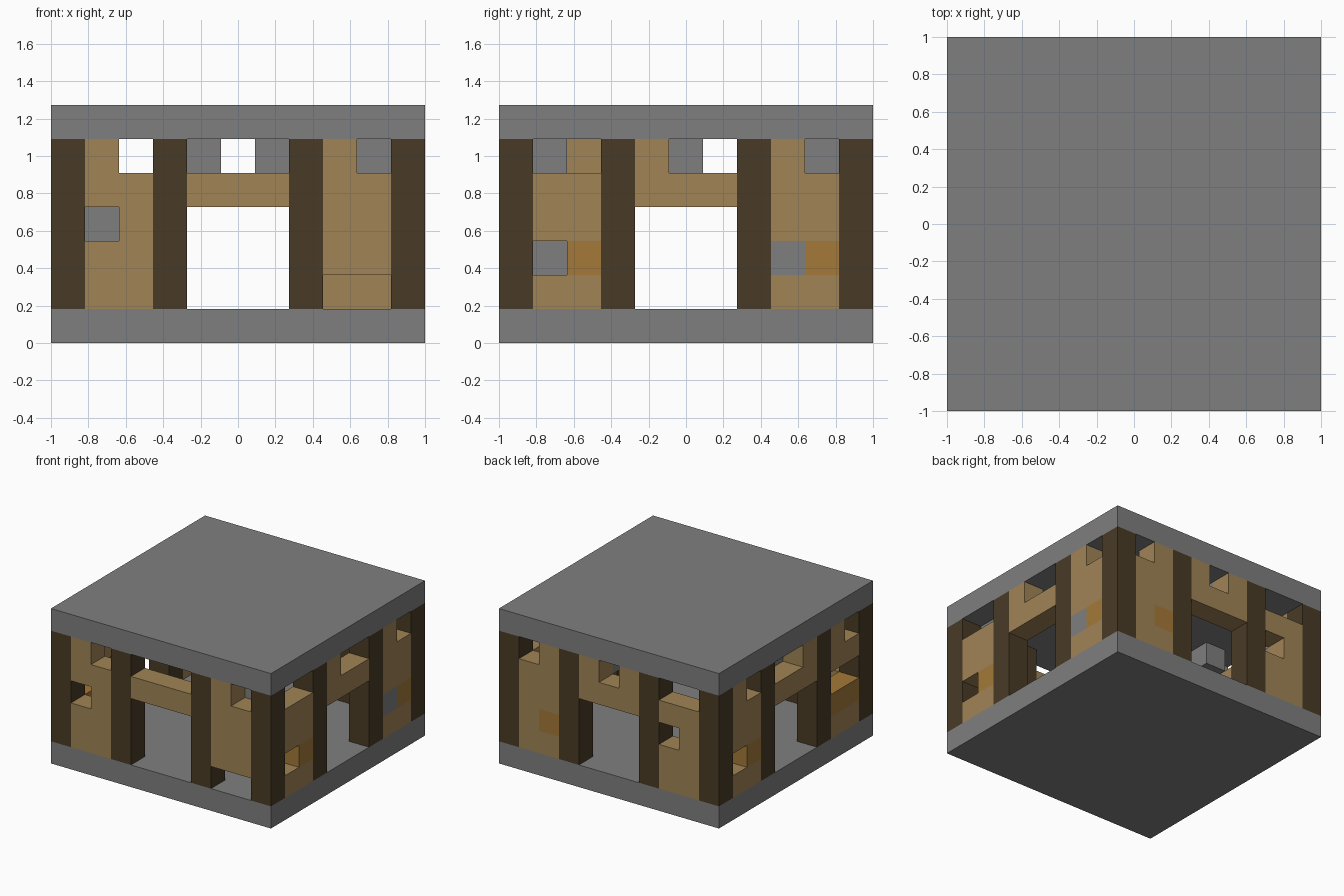
import bpy
import bmesh
from mathutils import Vector

N = 11               # blocks along each side
U = 2 / N            # block size
FULL = "#PP#PPP#PP#"
DOOR = "#PP#...#PP#"

old = bpy.data.objects.get("Cube")
if old:
    bpy.data.objects.remove(old, do_unlink=True)


def material(name, rgb):
    """Flat colour given as 0-255 display values."""
    lin = [((c / 255 + 0.055) / 1.055) ** 2.4 for c in rgb] + [1]
    m = bpy.data.materials.new(name)
    m.use_nodes = True
    m.diffuse_color = lin
    bsdf = m.node_tree.nodes["Principled BSDF"]
    bsdf.inputs["Base Color"].default_value = lin
    bsdf.inputs["Roughness"].default_value = 0.9
    return m


MATS = {
    "S": material("grey stone", (127, 127, 127)),
    "P": material("light planks", (160, 132, 85)),
    "#": material("dark timber", (73, 59, 38)),
    "O": material("amber planks", (164, 121, 56)),
}
KEYS = list(MATS)

# Wall patterns, top row first, read along +x or +y
WALLS = {
    "front_wall": ["#P.#...#P.#", FULL, "#.P#...#PP#", DOOR, "#PP#...#..#"],
    "back_wall": ["#..#P.P#P.#", FULL, "#P.#...#PP#", "#PP#...#OP#", DOOR],
    "left_wall": ["#..#P..#P.#", FULL, DOOR, "#.O#...#SO#", DOOR],
    "right_wall": ["#.P#P..#.P#", FULL, "#..#...#PP#", "#OO#...#O.#", DOOR],
}
PLACE = {
    "front_wall": lambda k: (k, 0),
    "back_wall": lambda k: (k, N - 1),
    "left_wall": lambda k: (N - 1, k),
    "right_wall": lambda k: (0, k),
}

# Collect the blocks of each part, keeping shared corners once
parts, solid = {}, {}
for name, rows in WALLS.items():
    for r, row in enumerate(rows):
        for k, kind in enumerate(row):
            cell = (*PLACE[name](k), 5 - r)
            if kind == "." or cell in solid:
                continue
            solid[cell] = kind
            part = "timber_posts" if kind == "#" else name
            parts.setdefault(part, []).append(cell)

# Loose stone blocks inside: under the ceiling and against the walls
for cell in [(1, 5, 5), (4, 9, 5), (6, 9, 5), (9, 1, 5), (1, 9, 3), (2, 1, 2)]:
    solid[cell] = "S"
    parts.setdefault("inner_stones", []).append(cell)


def build_blocks(name, cells):
    """Make one mesh from blocks, leaving out faces between neighbours."""
    bm = bmesh.new()
    for cell in cells:
        centre = Vector(cell) + Vector((0.5, 0.5, 0.5))
        for axis in range(3):
            for sign in (-1, 1):
                n = Vector((0, 0, 0))
                n[axis] = sign
                near = tuple(int(a + b) for a, b in zip(cell, n))
                if near in solid or near[2] in (0, 6):
                    continue
                a, b = Vector((0, 0, 0)), Vector((0, 0, 0))
                a[(axis + 1) % 3] = 0.5
                b[(axis + 2) % 3] = 0.5 * sign
                mid = centre + n / 2
                quad = (mid - a - b, mid + a - b, mid + a + b, mid - a + b)
                verts = [bm.verts.new(Vector((p.x * U - 1, p.y * U - 1, p.z * U)))
                         for p in quad]
                bm.faces.new(verts).material_index = KEYS.index(solid[cell])
    bmesh.ops.remove_doubles(bm, verts=bm.verts, dist=0.001)
    # Merge flat neighbouring faces of the same colour
    bmesh.ops.dissolve_limit(bm, angle_limit=0.01, verts=bm.verts,
                             edges=bm.edges, delimit={"MATERIAL"})
    me = bpy.data.meshes.new(name)
    bm.to_mesh(me)
    bm.free()
    for m in MATS.values():
        me.materials.append(m)
    bpy.context.collection.objects.link(bpy.data.objects.new(name, me))


for name, cells in parts.items():
    build_blocks(name, cells)

# Floor and roof slabs
for name, layer in (("floor_slab", 0), ("roof_slab", 6)):
    bpy.ops.mesh.primitive_cube_add(size=1, location=(0, 0, (layer + 0.5) * U))
    slab = bpy.context.object
    slab.name = name
    slab.scale = (2, 2, U)
    slab.data.materials.append(MATS["S"])
